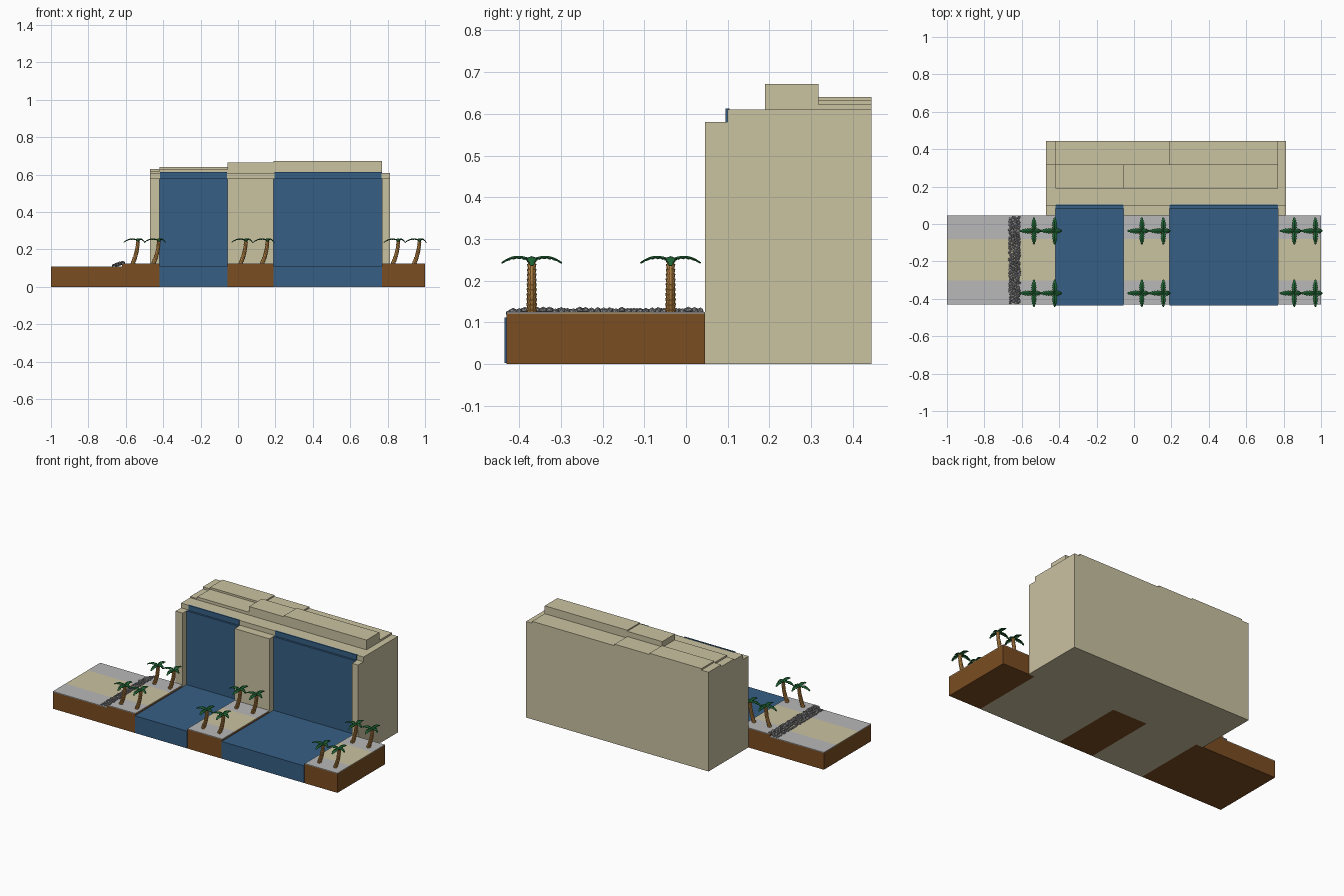
import bpy, bmesh, math, random
from mathutils import Vector, Matrix

if "Cube" in bpy.data.objects:
    bpy.data.objects.remove(bpy.data.objects["Cube"])

random.seed(4)


def material(name, r, g, b):
    m = bpy.data.materials.new(name)
    m.diffuse_color = [((c / 255 + 0.055) / 1.055) ** 2.4 for c in (r, g, b)] + [1]
    m.use_nodes = True
    m.node_tree.nodes["Principled BSDF"].inputs["Base Color"].default_value = m.diffuse_color
    return m


SOIL = material("brown soil", 122, 77, 33)
STONE = material("beige stone", 202, 194, 161)
PAVING = material("light grey paving", 184, 184, 184)
WATER = material("blue water", 54, 95, 133)
ROCK = material("grey rock", 135, 135, 138)
TRUNK = material("tan trunk", 220, 160, 84)
LEAF = material("dark green leaf", 30, 98, 50)


def finish(bm, name, mat):
    bmesh.ops.recalc_face_normals(bm, faces=bm.faces)
    me = bpy.data.meshes.new(name)
    bm.to_mesh(me)
    bm.free()
    me.materials.append(mat)
    ob = bpy.data.objects.new(name, me)
    bpy.context.collection.objects.link(ob)
    return ob


def box(name, x, y, z, mat):
    bm = bmesh.new()
    size = Matrix.Diagonal((x[1] - x[0], y[1] - y[0], z[1] - z[0], 1))
    mid = Vector((sum(x) / 2, sum(y) / 2, sum(z) / 2))
    bmesh.ops.create_cube(bm, size=1, matrix=Matrix.Translation(mid) @ size)
    return finish(bm, name, mat)


FRONT, CLIFF, BACK = -0.43, 0.045, 0.445

# Banks: brown blocks topped with beige path between grey paving strips
banks = [("lower", -1, -0.62, 0.11), ("left", -0.62, -0.42, 0.125),
         ("middle", -0.055, 0.19, 0.125), ("right", 0.77, 1, 0.125)]
for n, x0, x1, h in banks:
    box(n + "_bank", (x0, x1), (FRONT, CLIFF), (0, h - 0.004), SOIL)
    for part, y0, y1, mat in (("front_paving", FRONT, -0.303, PAVING),
                              ("path", -0.303, -0.08, STONE),
                              ("back_paving", -0.08, CLIFF, PAVING)):
        box(f"{n}_{part}", (x0, x1), (y0, y1), (h - 0.004, h), mat)

# Cliff: main mass, front pillars and stepped roof slabs
box("cliff_body", (-0.47, 0.812), (0.1, BACK), (0, 0.61), STONE)
for n, x0, x1 in (("left", -0.47, -0.42), ("middle", -0.055, 0.19), ("right", 0.77, 0.812)):
    box(n + "_pillar", (x0, x1), (CLIFF, 0.1), (0, 0.58), STONE)
for n, x0, x1, mid_top, back_top in (("end", -0.47, -0.42, 0.617, 0.63),
                                     ("left", -0.42, -0.055, 0.628, 0.64),
                                     ("middle", -0.055, 0.19, 0.665, 0.632),
                                     ("right", 0.19, 0.77, 0.672, 0.622)):
    box(n + "_roof_ridge", (x0, x1), (0.19, 0.318), (0.6, mid_top), STONE)
    box(n + "_roof_back", (x0, x1), (0.318, BACK), (0.6, back_top), STONE)

# Water: pools over a stone bed and stepped falls
for n, x0, x1 in (("left", -0.42, -0.055), ("right", 0.19, 0.77)):
    box(n + "_pool_bed", (x0, x1), (FRONT, 0.1), (0, 0.004), STONE)
    box(n + "_pool", (x0, x1), (-0.435, 0.1), (0.003, 0.112), WATER)
    box(n + "_waterfall", (x0, x1), (0.083, 0.1), (0.1, 0.58), WATER)
    box(n + "_waterfall_lip", (x0 + 0.004, x1 - 0.004), (0.095, 0.104), (0.57, 0.613), WATER)

# Rubble wall along the step between the two bank levels
bm = bmesh.new()
for row, (x, z) in enumerate(((-0.66, 0.112), (-0.645, 0.119), (-0.63, 0.124), (-0.617, 0.127))):
    for i in range(32):
        y = FRONT + 0.008 + (i + 0.5 * (row % 2)) * 0.0145
        pos = Vector((x + random.uniform(-0.004, 0.004), y, z + random.uniform(-0.002, 0.003)))
        rot = Matrix.Rotation(random.uniform(0, math.tau), 4, 'Z')
        scl = Matrix.Diagonal((random.uniform(0.009, 0.013), random.uniform(0.008, 0.011), 0.008, 1))
        bmesh.ops.create_icosphere(bm, subdivisions=1, radius=1,
                                   matrix=Matrix.Translation(pos) @ rot @ scl)
finish(bm, "rubble_wall", ROCK)


def trunk_mesh():
    # Stacked flared rings following a gentle bend
    bm = bmesh.new()
    n, height = 11, 0.13
    for i in range(n):
        t = (i + 0.5) / n
        off = -0.03 * (1 - t) ** 2
        tilt = Matrix.Rotation(0.42 * (1 - t), 4, 'Y')
        r = 0.0125 - 0.0025 * t
        bmesh.ops.create_cone(bm, cap_ends=True, segments=10, radius1=r * 0.82, radius2=r * 1.1,
                              depth=height / n * 1.15,
                              matrix=Matrix.Translation((off, 0, t * height)) @ tilt)
    return finish(bm, "palm_trunk", TRUNK)


def crown_mesh():
    # Four drooping fronds with toothed edges
    bm = bmesh.new()
    for angle, length, droop in ((90, 0.073, 0.015), (-90, 0.073, 0.015),
                                 (180, 0.078, 0.02), (0, 0.038, 0.022)):
        rot = Matrix.Rotation(math.radians(angle), 3, 'Z')
        steps, prev = 12, None
        for i in range(steps + 1):
            t = i / steps
            w = (0.004 + 0.012 * math.sin(math.pi * min(1, 0.15 + 0.85 * t))) * (1 if i % 2 else 0.6)
            z = 0.131 + 0.012 * math.sin(math.pi * t * 0.8) - droop * t * t
            row = [bm.verts.new(rot @ Vector((length * t, s * w, z - abs(s) * w * 0.35)))
                   for s in (-1, 0, 1)]
            if prev:
                for k in (0, 1):
                    bm.faces.new((prev[k], row[k], row[k + 1], prev[k + 1]))
            prev = row
    ob = finish(bm, "palm_fronds", LEAF)
    mod = ob.modifiers.new("thickness", 'SOLIDIFY')
    mod.thickness = 0.003
    return ob


# Palms: two per bank end, in front and back rows
trunk, crown = trunk_mesh(), crown_mesh()
spots = [(x, y) for x in (-0.535, -0.424, 0.042, 0.157, 0.857, 0.97) for y in (-0.037, -0.37)]
for i, (x, y) in enumerate(spots):
    for part in (trunk, crown):
        ob = part
        if i:
            ob = part.copy()
            bpy.context.collection.objects.link(ob)
        ob.location = (x, y, 0.121)
